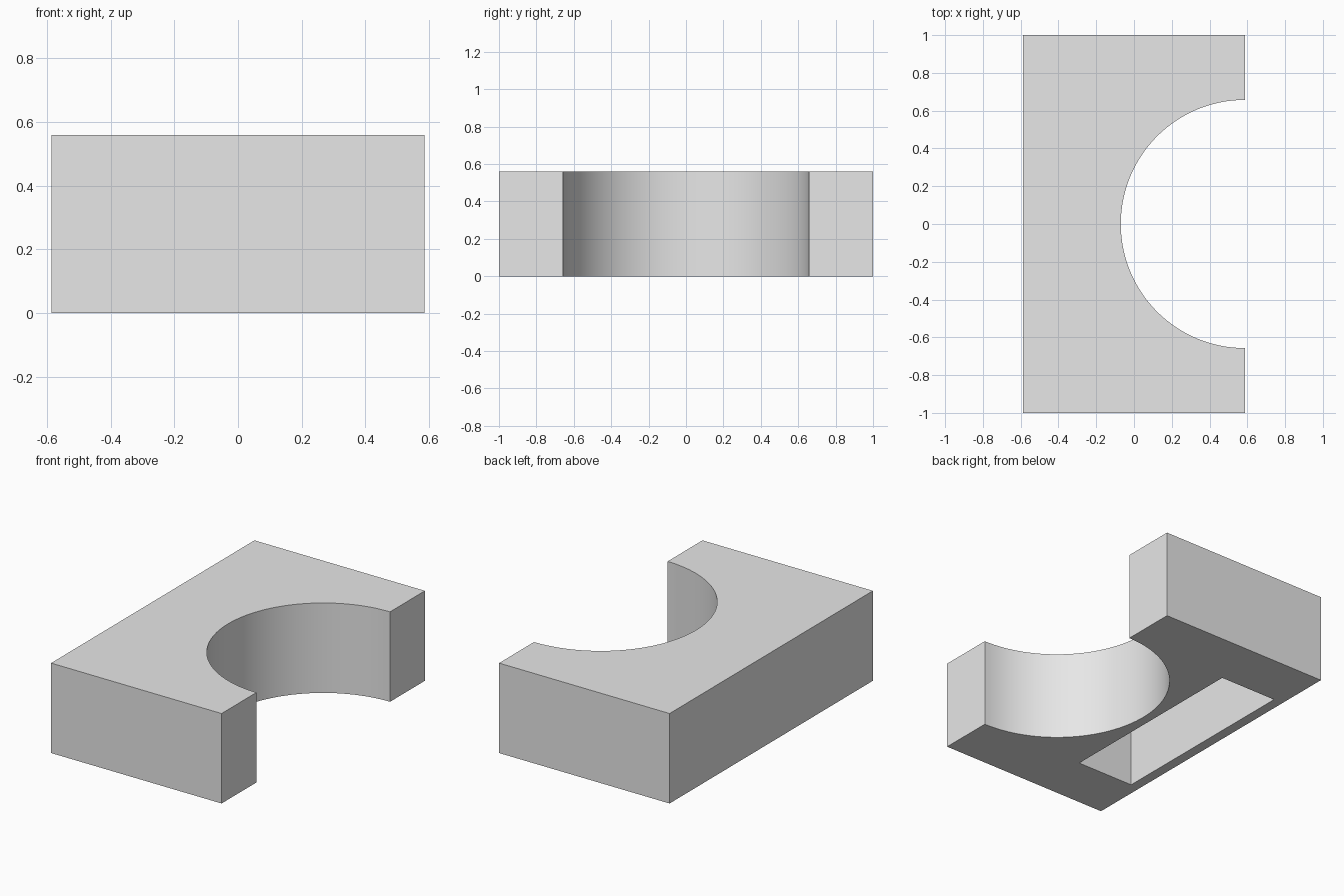
import bpy
import math

default_cube = bpy.data.objects.get("Cube")
if default_cube:
    bpy.data.objects.remove(default_cube, do_unlink=True)

HALF_X, HEIGHT = 0.587, 0.56
RADIUS = 0.657
WALL = 0.064

grey = bpy.data.materials.new("plain grey")
grey.use_nodes = True
colour = (0.8, 0.8, 0.8, 1)
grey.diffuse_color = colour
grey.node_tree.nodes["Principled BSDF"].inputs["Base Color"].default_value = colour


def box(name, low, high):
    """Box spanning two opposite corners."""
    centre = [(a + b) / 2 for a, b in zip(low, high)]
    bpy.ops.mesh.primitive_cube_add(size=1, location=centre)
    obj = bpy.context.object
    obj.name = name
    obj.scale = [b - a for a, b in zip(low, high)]
    bpy.ops.object.transform_apply(location=True, rotation=False, scale=True)
    return obj


def cut(target, cutter):
    """Subtract the cutter from the target, then discard it."""
    cutter.hide_render = True
    mod = target.modifiers.new("cut", "BOOLEAN")
    mod.operation = "DIFFERENCE"
    mod.solver = "EXACT"
    mod.object = cutter
    bpy.ops.object.select_all(action="DESELECT")
    target.select_set(True)
    bpy.context.view_layer.objects.active = target
    bpy.ops.object.modifier_apply(modifier=mod.name)
    bpy.data.objects.remove(cutter, do_unlink=True)


# Solid block
block = box("notched_block", (-HALF_X, -1, 0), (HALF_X, 1, HEIGHT))
block.data.materials.append(grey)

# Half-round notch through the +x side
bpy.ops.mesh.primitive_cylinder_add(
    vertices=128, radius=RADIUS, depth=HEIGHT * 2,
    location=(HALF_X, 0, HEIGHT / 2))
cut(block, bpy.context.object)

# Rectangular pocket in the underside, behind the notch
pocket = box("pocket_cutter",
             (-HALF_X + WALL, -RADIUS + 0.007, -0.1),
             (HALF_X - RADIUS - WALL + 0.006, RADIUS - 0.007, HEIGHT - WALL))
cut(block, pocket)

# Smooth notch wall, crisp edges elsewhere
bpy.ops.object.shade_smooth_by_angle(angle=math.radians(30))
